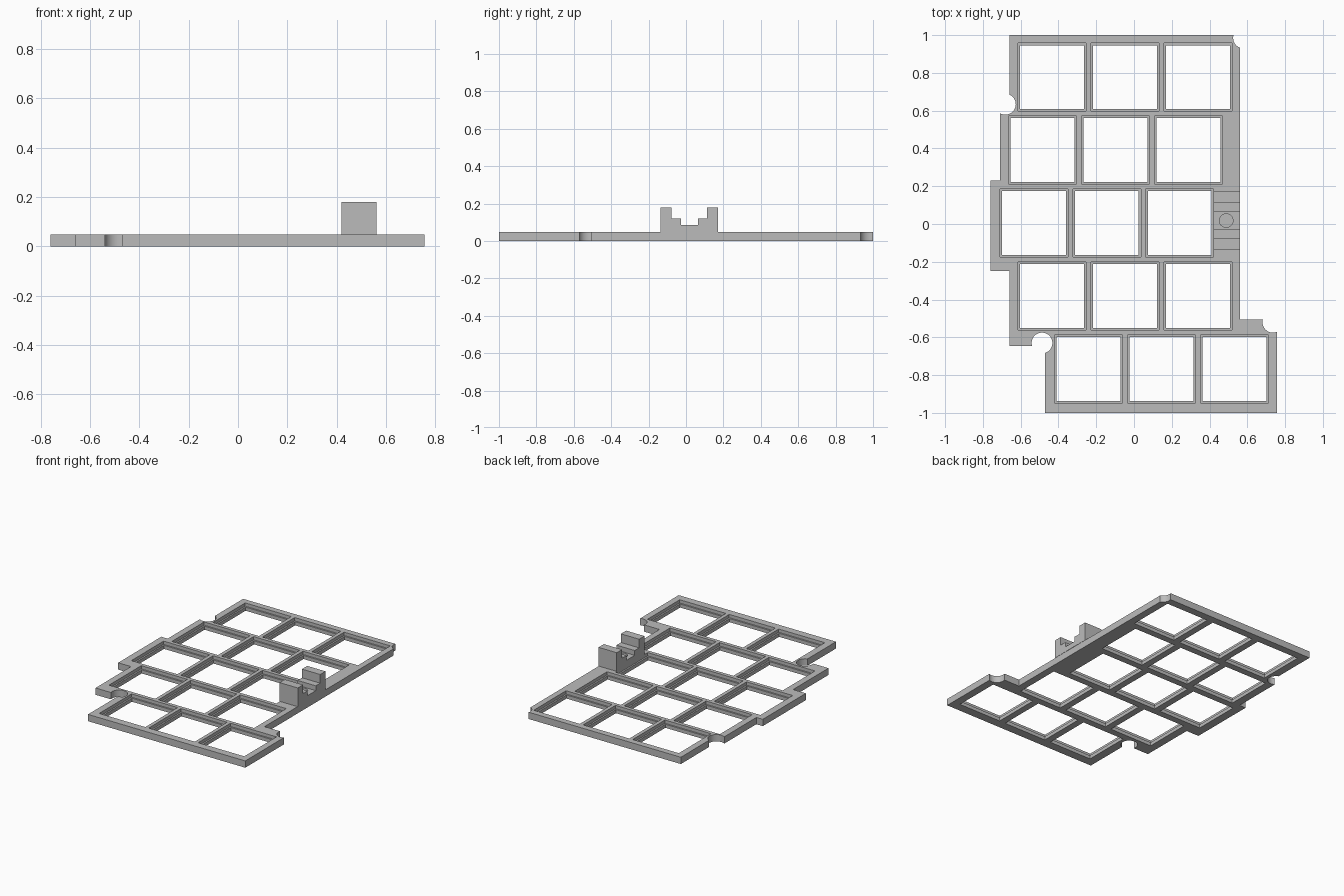
import bpy, bmesh, math
from mathutils import Matrix

cube = bpy.data.objects.get("Cube")
if cube:
    bpy.data.objects.remove(cube, do_unlink=True)

grey = bpy.data.materials.new("plain_grey")
grey.use_nodes = True
grey.diffuse_color = (0.5, 0.5, 0.5, 1)
grey.node_tree.nodes["Principled BSDF"].inputs["Base Color"].default_value = (0.5, 0.5, 0.5, 1)

THICK, LEDGE = 0.048, 0.025
PITCH, CELL, OPENING = 0.386, 0.36, 0.338


def finish(name, bm, helper=False):
    bmesh.ops.recalc_face_normals(bm, faces=bm.faces)
    mesh = bpy.data.meshes.new(name)
    bm.to_mesh(mesh)
    bm.free()
    mesh.materials.append(grey)
    ob = bpy.data.objects.new(name, mesh)
    bpy.context.collection.objects.link(ob)
    ob.hide_render = helper
    if helper:
        ob.hide_set(True)
    return ob


def prism(points, offset):
    """Closed profile swept along an offset vector."""
    bm = bmesh.new()
    face = bm.faces.new([bm.verts.new(p) for p in points])
    new = bmesh.ops.extrude_face_region(bm, geom=[face])["geom"]
    bmesh.ops.translate(bm, vec=offset, verts=[v for v in new if isinstance(v, bmesh.types.BMVert)])
    return bm


def add_box(bm, x, y, size, z0, z1):
    m = Matrix.Translation((x, y, (z0 + z1) / 2)) @ Matrix.Diagonal((size, size, z1 - z0, 1))
    bmesh.ops.create_cube(bm, size=1, matrix=m)


def add_cylinder(bm, x, y, r, z0, z1):
    bmesh.ops.create_cone(bm, cap_ends=True, segments=48, radius1=r, radius2=r,
                          depth=z1 - z0, matrix=Matrix.Translation((x, y, (z0 + z1) / 2)))


def cut(ob, cutter):
    mod = ob.modifiers.new("cut_" + cutter.name, 'BOOLEAN')
    mod.operation, mod.solver, mod.object = 'DIFFERENCE', 'EXACT', cutter


# Stepped plate outline
outline = [(-0.66, 1), (0.56, 1), (0.56, -0.505), (0.757, -0.505), (0.757, -1),
           (-0.47, -1), (-0.47, -0.645), (-0.66, -0.645), (-0.66, -0.25), (-0.76, -0.25),
           (-0.76, 0.23), (-0.71, 0.23), (-0.71, 0.585), (-0.66, 0.585)]
plate = finish("grid_plate", prism([(x, y, 0) for x, y in outline], (0, 0, THICK)))

# Staggered rows of openings, each with a recessed ledge
recess, through = bmesh.new(), bmesh.new()
for row, left in enumerate((-0.614, -0.664, -0.71, -0.614, -0.42)):
    for col in range(3):
        x = left + CELL / 2 + col * PITCH
        y = 0.777 - row * PITCH
        add_box(recess, x, y, CELL, LEDGE, 0.1)
        add_box(through, x, y, OPENING, -0.1, 0.1)

# Round screw notches on the rim
for x, y in ((-0.681, 0.634), (0.58, 0.985), (0.735, -0.52), (-0.487, -0.63)):
    add_cylinder(through, x, y, 0.055, -0.1, 0.1)

cut(plate, finish("ledge_cutter", recess, True))
cut(plate, finish("opening_cutter", through, True))

# Stepped bracket, mirrored about its middle
MID = 0.018
half = [(0.154, THICK), (0.154, 0.18), (0.095, 0.18), (0.095, 0.119), (0.046, 0.119), (0.046, 0.085)]
profile = [(MID + y, z) for y, z in half] + [(MID - y, z) for y, z in reversed(half)]
bracket = finish("stepped_bracket", prism([(0.42, y, z) for y, z in profile], (0.142, 0, 0)))

# Blind hole in the bracket floor
hole = bmesh.new()
add_cylinder(hole, 0.488, MID, 0.036, 0.02, 0.15)
hole_cutter = finish("blind_hole_cutter", hole, True)
cut(bracket, hole_cutter)
cut(plate, hole_cutter)

# Bake the cuts, then smooth the round walls only
for ob in (plate, bracket):
    bpy.ops.object.select_all(action='DESELECT')
    ob.select_set(True)
    bpy.context.view_layer.objects.active = ob
    for mod in list(ob.modifiers):
        bpy.ops.object.modifier_apply(modifier=mod.name)
    bpy.ops.object.shade_smooth_by_angle(angle=math.radians(30))
for ob in [o for o in bpy.data.objects if o.name.endswith("_cutter")]:
    bpy.data.objects.remove(ob, do_unlink=True)
